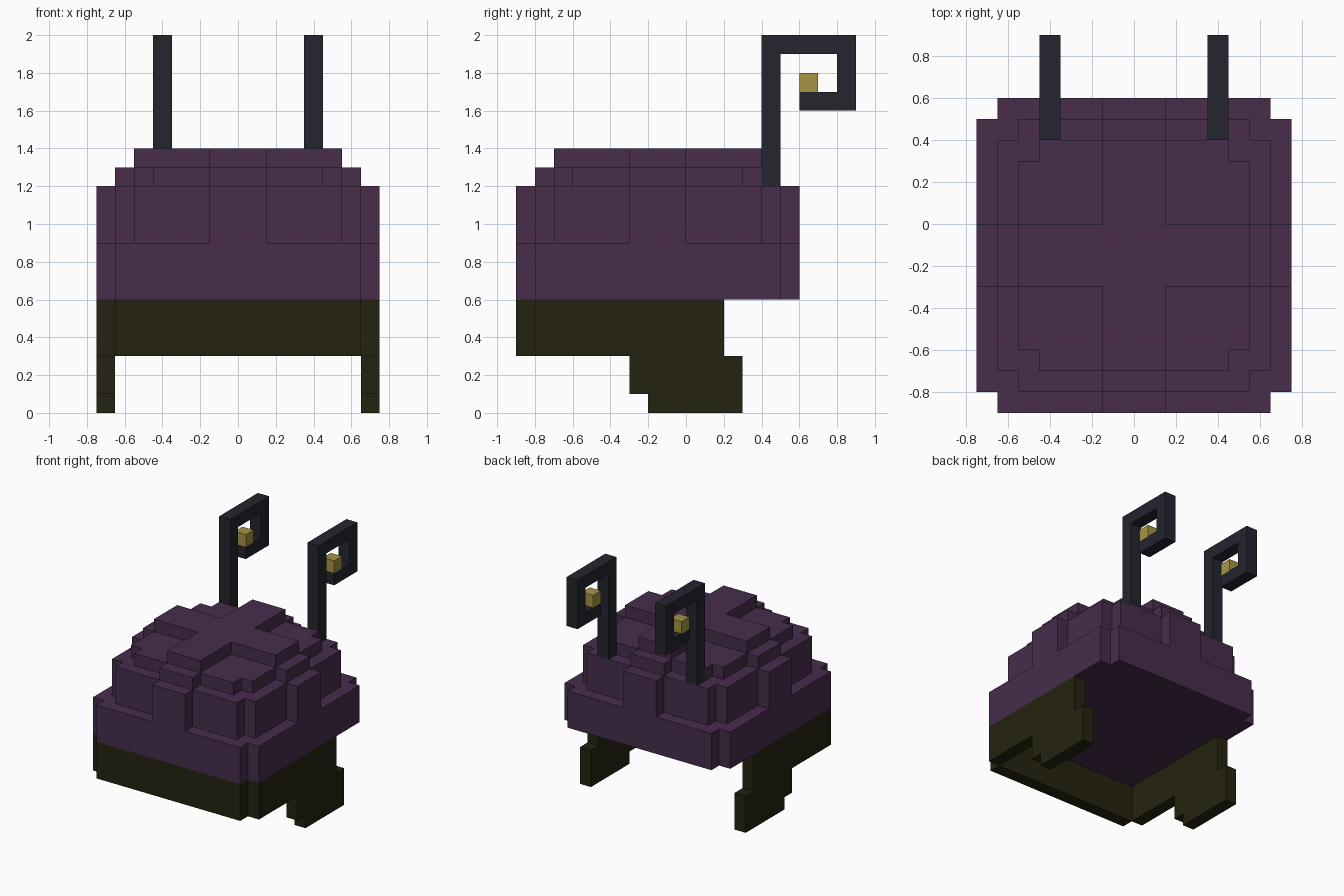
import bpy
import bmesh
from mathutils import Vector

cube = bpy.data.objects.get("Cube")
if cube:
    bpy.data.objects.remove(cube, do_unlink=True)

CELL = 0.1                            # block size
ORIGIN = Vector((-0.75, -0.9, 0.0))   # corner of the block grid
WIDE = 15                             # shell width and depth in blocks
AXES = [Vector(a) for a in ((1, 0, 0), (0, 1, 0), (0, 0, 1))]


def material(name, colour):
    mat = bpy.data.materials.new(name)
    mat.use_nodes = True
    rgba = (*colour, 1.0)
    mat.diffuse_color = rgba
    bsdf = next(n for n in mat.node_tree.nodes if n.type == "BSDF_PRINCIPLED")
    bsdf.inputs["Base Color"].default_value = rgba
    bsdf.inputs["Roughness"].default_value = 0.9
    return mat


def box(xs, ys, zs):
    """Set of blocks filling half-open index ranges."""
    return {(i, j, k) for i in range(*xs) for j in range(*ys) for k in range(*zs)}


def mirrored(blocks):
    return {(WIDE - 1 - i, j, k) for i, j, k in blocks}


def build(name, blocks, mat):
    """Skin a set of blocks with outer faces only, merged into flat panels."""
    bm = bmesh.new()
    for block in sorted(blocks):
        centre = Vector(block) + Vector((0.5, 0.5, 0.5))
        for n in range(3):
            for sign in (1, -1):
                axis = AXES[n] * sign
                if tuple(int(c) for c in Vector(block) + axis) in blocks:
                    continue
                u, v = AXES[(n + 1) % 3] / 2, AXES[(n + 2) % 3] * sign / 2
                mid = centre + axis / 2
                ring = (mid - u - v, mid + u - v, mid + u + v, mid - u + v)
                bm.faces.new([bm.verts.new(ORIGIN + p * CELL) for p in ring])
    bmesh.ops.remove_doubles(bm, verts=bm.verts, dist=CELL / 100)
    bmesh.ops.dissolve_limit(bm, angle_limit=0.01, verts=bm.verts, edges=bm.edges)
    mesh = bpy.data.meshes.new(name)
    bm.to_mesh(mesh)
    bm.free()
    mesh.materials.append(mat)
    obj = bpy.data.objects.new(name, mesh)
    bpy.context.collection.objects.link(obj)
    return obj


purple = material("shell purple", (0.063, 0.026, 0.071))
olive = material("dark olive", (0.018, 0.0165, 0.005))
slate = material("dark slate", (0.017, 0.018, 0.028))
gold = material("dull gold", (0.385, 0.3, 0.056))

# Domed shell: stepped rings with clipped corners, raised along a central cross
shell = set()
for i in range(WIDE):
    for j in range(WIDE):
        dx, dy = min(i, WIDE - 1 - i), min(j, WIDE - 1 - j)
        ring = min(dx, dy, 2)
        if dx == dy == ring and ring < 3:
            ring -= 1                 # clipped corner drops to the next ring out
        if ring < 0:
            continue
        cross = i in range(6, 9) or j in range(6, 9)
        top = (9, 12, 13, 14)[ring + cross]
        shell |= box((i, i + 1), (j, j + 1), (6, top))
build("shell", shell, purple)

# Front guard: thin wall below the shell
build("front_guard", box((1, 14), (0, 1), (3, 6)), olive)

# Side guards, each running down into a stepped foot
guard = (box((14, 15), (1, 11), (3, 6))
         | box((14, 15), (6, 12), (1, 3))
         | box((14, 15), (7, 12), (0, 1)))

# Curled antennae with a small glowing tip
AX = (11, 12)
antenna = (box(AX, (13, 14), (12, 20))
           | box(AX, (13, 18), (19, 20))
           | box(AX, (17, 18), (16, 20))
           | box(AX, (15, 18), (16, 17)))
tip = box(AX, (15, 16), (17, 18))

for part, blocks, mat in (("side_guard", guard, olive),
                          ("antenna", antenna, slate),
                          ("antenna_tip", tip, gold)):
    build("left_" + part, blocks, mat)
    build("right_" + part, mirrored(blocks), mat)
